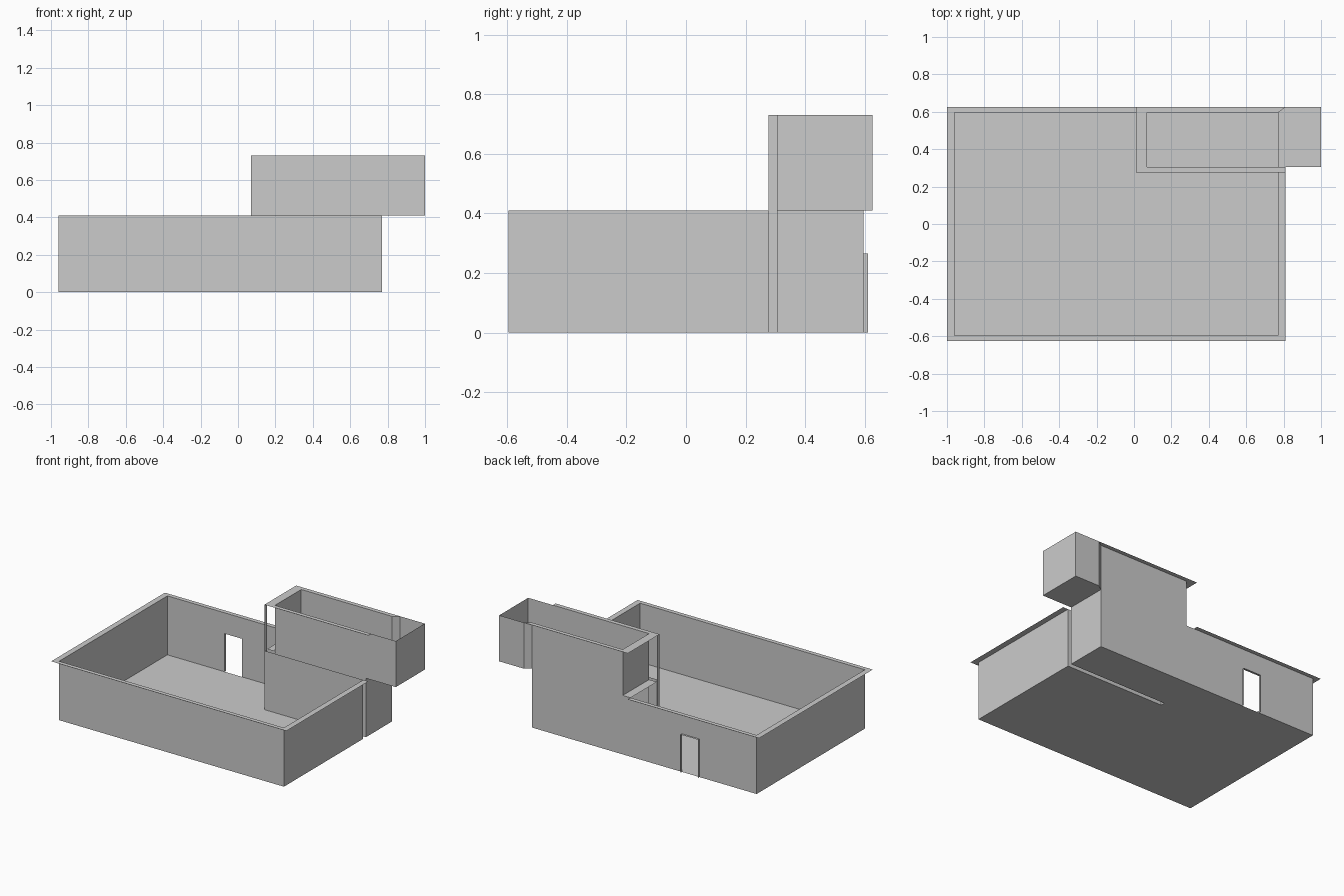
import bpy, bmesh

if "Cube" in bpy.data.objects:
    bpy.data.objects.remove(bpy.data.objects["Cube"])

# Shared plan lines and heights
XW, XE, YF, YB = -0.96, 0.77, -0.595, 0.595        # wall faces
RW, RE, RF, RB = -1.0, 0.81, -0.625, 0.625         # outer edge of coping
PX0, PX1, PY0, PY1 = 0.01, 0.07, 0.276, 0.306      # partition faces
DX0, DX1, DH, DY = -0.52, -0.385, 0.265, 0.61      # doorway
H1, H2 = 0.41, 0.73


def sheet(name, polys):
    """Thin object made from flat polygons."""
    bm = bmesh.new()
    for p in polys:
        bm.faces.new([bm.verts.new(c) for c in p])
    bmesh.ops.remove_doubles(bm, verts=bm.verts, dist=1e-5)
    me = bpy.data.meshes.new(name)
    bm.to_mesh(me)
    bm.free()
    ob = bpy.data.objects.new(name, me)
    bpy.context.collection.objects.link(ob)


def wall(a, b, z0, z1):
    return [(*a, z0), (*b, z0), (*b, z1), (*a, z1)]


def flat(z, *pts):
    return [(x, y, z) for x, y in pts]


def rect(z, x0, x1, y0, y1):
    return flat(z, (x0, y0), (x1, y0), (x1, y1), (x0, y1))


# Floors, leaving the slot below the hollow partition
sheet("main_floor", [flat(0, (XW, YF), (XE, YF), (XE, PY0), (PX0, PY0),
                          (PX0, YB), (XW, YB))])
sheet("small_room_floor", [rect(0, PX0, XE, PY1, YB)])

# Outer lower walls
sheet("front_wall", [wall((XW, YF), (XE, YF), 0, H1)])
sheet("left_wall", [wall((XW, YB), (XW, YF), 0, H1)])
sheet("right_wall", [wall((XE, YF), (XE, PY0), 0, H1),
                     wall((XE, PY1), (XE, YB), 0, H1)])

# Back wall with doorway, taller behind the small room
sheet("back_wall", [wall((XW, YB), (DX0, YB), 0, H1),
                    wall((DX0, YB), (DX1, YB), DH, H1),
                    wall((DX1, YB), (PX1, YB), 0, H1),
                    wall((PX1, YB), (XE, YB), 0, H2)])
sheet("door_frame", [wall((DX0, YB), (DX0, DY), 0, DH),
                     wall((DX1, YB), (DX1, DY), 0, DH),
                     rect(DH, DX0, DX1, YB, DY)])

# Hollow partition and its end post, open side below the lintel
sheet("partition", [wall((PX0, PY0), (XE, PY0), 0, H1),
                    wall((PX1, PY1), (XE, PY1), 0, H1)])
sheet("partition_post", [wall((PX0, PY0), (PX0, PY1), 0, H2)])
sheet("lintel", [rect(H1, PX0, PX1, PY1, YB)])

# Upper room with overhanging box, open at the top
sheet("upper_walls", [wall((PX1, PY1), (RE, PY1), H1, H2),
                      wall((PX1, YB), (PX1, PY1), H1, H2),
                      wall((XE, YB), (RE, RB), H1, H2)])
sheet("overhang_box", [wall((RE, PY1), (1, PY1), H1, H2),
                       wall((1, PY1), (1, RB), H1, H2),
                       wall((1, RB), (RE, RB), H1, H2),
                       rect(H1, RE, 1, PY1, RB),
                       flat(H1, (XE, PY1), (RE, PY1), (RE, RB), (XE, YB))])

# Mitred flat copings
sheet("lower_coping", [flat(H1, (RW, RF), (RE, RF), (XE, YF), (XW, YF)),
                       flat(H1, (RW, RB), (RW, RF), (XW, YF), (XW, YB)),
                       flat(H1, (RE, RF), (RE, PY0), (XE, PY0), (XE, YF)),
                       flat(H1, (XW, YB), (PX0, YB), (PX0, RB), (RW, RB))])
sheet("upper_coping", [flat(H2, (PX0, PY0), (RE, PY0), (RE, PY1), (PX1, PY1)),
                       flat(H2, (PX0, RB), (PX0, PY0), (PX1, PY1), (PX1, YB)),
                       flat(H2, (PX1, YB), (XE, YB), (RE, RB), (PX0, RB))])
